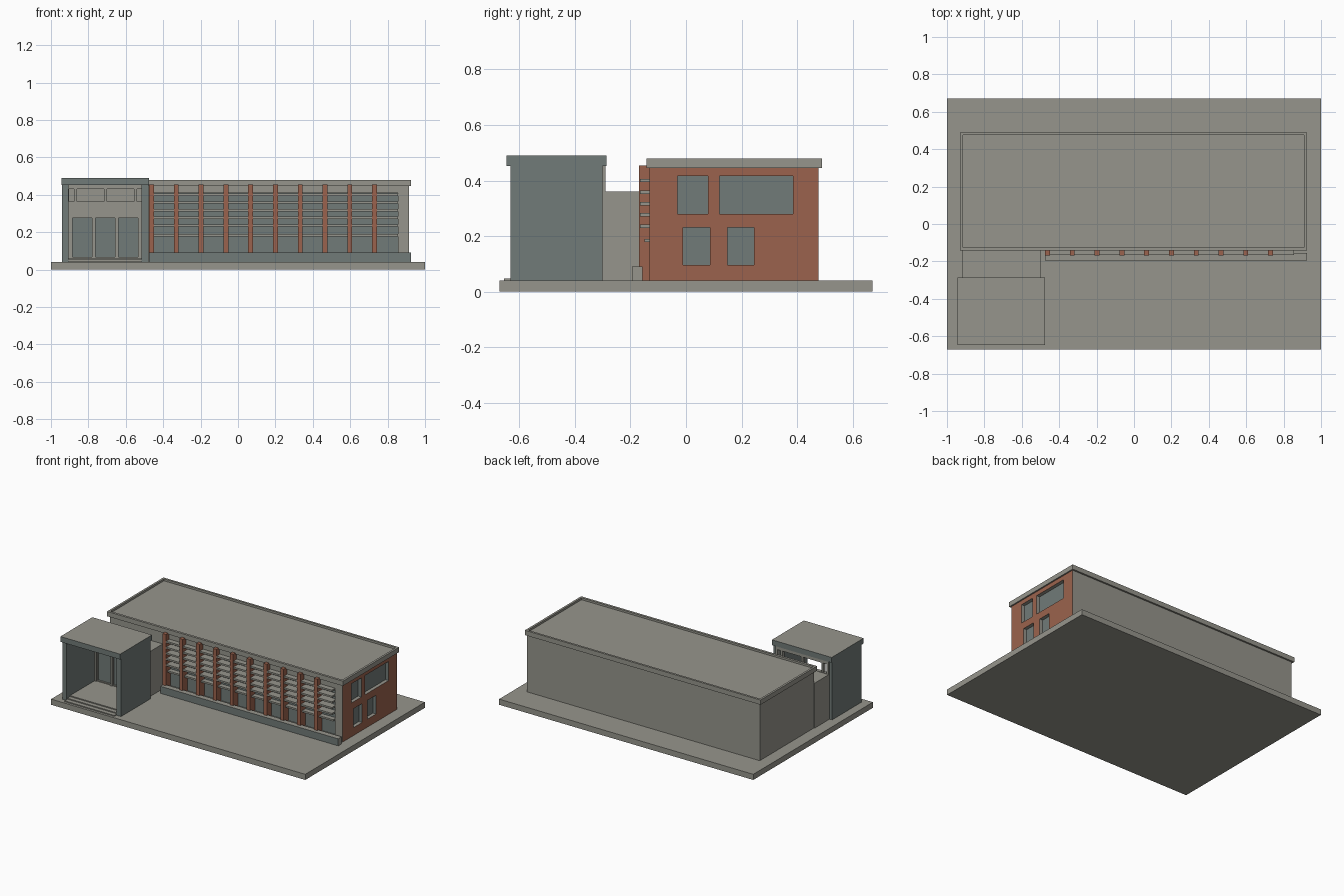
import bpy
import bmesh

if "Cube" in bpy.data.objects:
    bpy.data.objects.remove(bpy.data.objects["Cube"])


def material(name, rgb):
    m = bpy.data.materials.new(name)
    m.diffuse_color = (*rgb, 1.0)
    m.use_nodes = True
    m.node_tree.nodes["Principled BSDF"].inputs["Base Color"].default_value = m.diffuse_color
    return m


CONCRETE = material("concrete_grey", (0.305, 0.30, 0.262))
SLATE = material("slate_blue_grey", (0.165, 0.197, 0.188))
BRICK = material("brick_red", (0.33, 0.124, 0.075))


def boxes(name, mats, dims, rule=None):
    """One object made of boxes (x0, x1, y0, y1, z0, z1)."""
    bm = bmesh.new()
    for x0, x1, y0, y1, z0, z1 in dims:
        vs = bmesh.ops.create_cube(bm, size=1)["verts"]
        for v in vs:
            v.co.x = x1 if v.co.x > 0 else x0
            v.co.y = y1 if v.co.y > 0 else y0
            v.co.z = z1 if v.co.z > 0 else z0
    me = bpy.data.meshes.new(name)
    bm.to_mesh(me)
    bm.free()
    for m in mats:
        me.materials.append(m)
    ob = bpy.data.objects.new(name, me)
    bpy.context.collection.objects.link(ob)
    if rule:
        paint(ob, rule)
    return ob


def paint(ob, rule):
    for p in ob.data.polygons:
        p.material_index = rule(p.center, p.normal)


def cut(ob, dims):
    """Subtract boxes from an object and remove the cutter."""
    cutter = boxes(ob.name + "_cutter", [], dims)
    cutter.hide_render = True
    mod = ob.modifiers.new("openings", 'BOOLEAN')
    mod.operation = 'DIFFERENCE'
    mod.solver = 'EXACT'
    mod.object = cutter
    bpy.context.view_layer.objects.active = ob
    bpy.ops.object.modifier_apply(modifier=mod.name)
    bpy.data.objects.remove(cutter)


# Ground slab
boxes("base_slab", [CONCRETE], [(-1, 1, -0.672, 0.672, 0, 0.04)])

# Main hall with recessed front glazing and end-wall windows
hall = boxes("main_hall", [CONCRETE, SLATE, BRICK],
             [(-0.915, 0.915, -0.132, 0.478, 0.035, 0.45)])
end_windows = [(-0.03, 0.08, 0.28, 0.416), (0.12, 0.385, 0.28, 0.416),
               (-0.01, 0.087, 0.096, 0.23), (0.15, 0.245, 0.096, 0.23)]
cut(hall, [(0.89, 1.0, *w) for w in end_windows]
    + [(-0.475, 0.855, -0.3, -0.115, 0.07, 0.408)])


def hall_rule(c, n):
    if n.x > 0.9 and c.x > 0.91:
        return 2
    if n.x > 0.9 and c.x > 0.88:
        return 1
    if n.y < -0.9 and c.y > -0.125:
        return 1
    return 0


paint(hall, hall_rule)

# Flat roof with a shallow raised rim
roof = boxes("hall_roof", [CONCRETE], [(-0.93, 0.925, -0.143, 0.49, 0.446, 0.48)])
cut(roof, [(-0.915, 0.91, -0.126, 0.475, 0.466, 0.6)])

# Brick fins across the front
FINS = [-0.4625 + i * 0.1325 for i in range(10)]
boxes("brick_fins", [BRICK],
      [(x - 0.013, x + 0.013, -0.169, -0.112, 0.035, 0.455) for x in FINS])

# Horizontal sun louvers and the lower window rail
boxes("sun_louvers", [CONCRETE],
      [(-0.465, 0.855, -0.166, -0.112, z - 0.006, z + 0.006)
       for z in (0.4, 0.358, 0.317, 0.277, 0.235)])
boxes("window_rail", [CONCRETE], [(-0.465, 0.855, -0.15, -0.112, 0.178, 0.19)])

# Low planter wall in front of the fins
boxes("planter_wall", [CONCRETE, SLATE], [(-0.475, 0.925, -0.195, -0.156, 0.035, 0.09)],
      lambda c, n: 1 if n.y < -0.5 else 0)

# Link between the hall and the porch
boxes("entrance_link", [CONCRETE], [(-0.92, -0.5, -0.3, -0.13, 0.035, 0.36)])

# Porch side walls and roof
boxes("porch_walls", [SLATE], [(-0.94, -0.905, -0.632, -0.3, 0.035, 0.455),
                               (-0.515, -0.478, -0.632, -0.3, 0.035, 0.455)])
boxes("porch_roof", [CONCRETE, SLATE], [(-0.945, -0.475, -0.646, -0.287, 0.452, 0.49)],
      lambda c, n: 0 if n.z > 0.5 else 1)

# Door wall with open clerestory and three glazed doors
screen = boxes("door_wall", [CONCRETE, SLATE],
               [(-0.92, -0.5, -0.315, -0.29, 0.035, 0.455)])
doors = [(-0.885, -0.78), (-0.762, -0.657), (-0.639, -0.535)]
lights = [(-0.904, -0.876), (-0.862, -0.717), (-0.701, -0.556), (-0.541, -0.516)]
cut(screen, [(a, b, -0.4, -0.305, 0.068, 0.275) for a, b in doors]
    + [(a, b, -0.4, -0.2, 0.363, 0.43) for a, b in lights])
paint(screen, lambda c, n: 1 if n.y < -0.5 and c.y > -0.31 else 0)

# Transom and door posts standing slightly proud
boxes("door_frame", [CONCRETE],
      [(-0.905, -0.515, -0.322, -0.31, 0.305, 0.313)]
      + [(x - 0.006, x + 0.006, -0.322, -0.31, 0.06, 0.305)
         for x in (-0.896, -0.771, -0.648, -0.525)])

# Porch steps
boxes("porch_steps", [CONCRETE],
      [(-0.905, -0.515, -0.655 + i * 0.03, -0.31, 0.035, 0.047 + i * 0.007)
       for i in range(3)])
